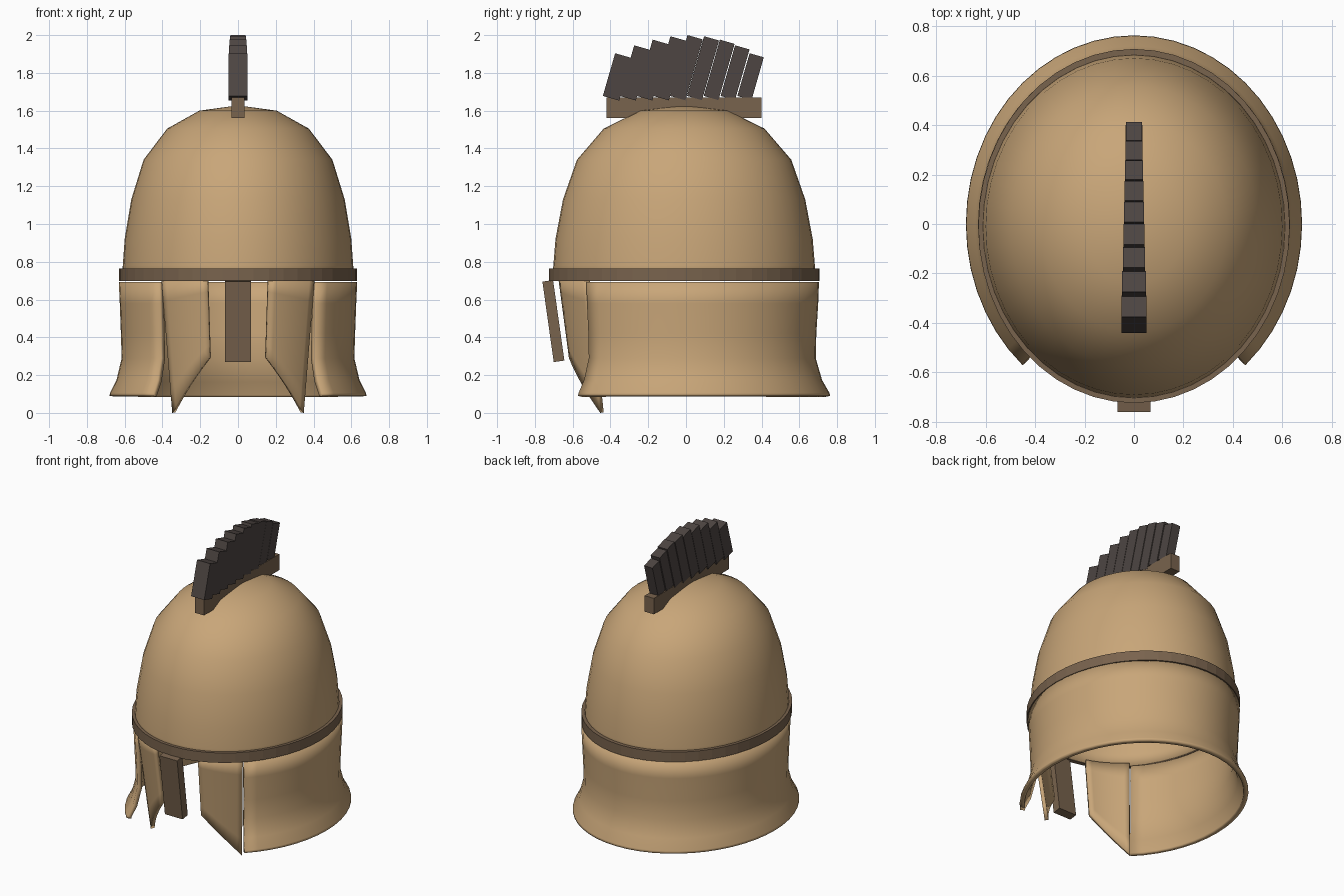
import bpy, bmesh, math
from mathutils import Matrix, Vector

if "Cube" in bpy.data.objects:
    bpy.data.objects.remove(bpy.data.objects["Cube"], do_unlink=True)


def material(name, rgb):
    m = bpy.data.materials.new(name)
    m.use_nodes = True
    m.diffuse_color = (*rgb, 1)
    m.node_tree.nodes["Principled BSDF"].inputs["Base Color"].default_value = (*rgb, 1)
    return m


BRONZE = material("bronze", (0.58, 0.38, 0.19))
BROWN = material("dark bronze", (0.19, 0.125, 0.075))
PLUME = material("charcoal bristle", (0.075, 0.06, 0.055))


def finish(name, bm, mat, smooth=None):
    mesh = bpy.data.meshes.new(name)
    bm.to_mesh(mesh)
    bm.free()
    mesh.materials.append(mat)
    obj = bpy.data.objects.new(name, mesh)
    bpy.context.collection.objects.link(obj)
    if smooth:
        bpy.ops.object.select_all(action='DESELECT')
        obj.select_set(True)
        bpy.context.view_layer.objects.active = obj
        bpy.ops.object.shade_smooth_by_angle(angle=math.radians(smooth))
    return obj


def shell(name, point, cols, rows, mat, thick, smooth=None):
    """Thin sheet from point(column 0..1, row), thickened inward."""
    bm = bmesh.new()
    grid = [[bm.verts.new(point(i / cols, j)) for i in range(cols + 1)] for j in range(rows)]
    for a, b in zip(grid, grid[1:]):
        for i in range(cols):
            bm.faces.new((a[i], a[i + 1], b[i + 1], b[i]))
    bmesh.ops.remove_doubles(bm, verts=bm.verts, dist=1e-4)
    obj = finish(name, bm, mat, smooth)
    mod = obj.modifiers.new("thickness", 'SOLIDIFY')
    mod.thickness = thick
    mod.offset = -1
    return obj


def oval(profile, start, end, cy=0):
    """Sweep (x radius, y radius, z) rows around an elliptical arc in degrees."""
    def point(u, j):
        rx, ry, z = profile[j]
        t = math.radians(start + (end - start) * u)
        return rx * math.cos(t), cy + ry * math.sin(t), z
    return point


def box(name, size, matrix, mat):
    bm = bmesh.new()
    bmesh.ops.create_cube(bm, size=1)
    bmesh.ops.scale(bm, vec=size, verts=bm.verts)
    bmesh.ops.transform(bm, matrix=matrix, verts=bm.verts)
    return finish(name, bm, mat)


# Domed skull
radii = [(0.615, 0.70), (0.61, 0.78), (0.60, 0.92), (0.565, 1.13), (0.50, 1.34),
         (0.375, 1.505), (0.205, 1.60), (0, 1.628)]
dome = [(r, r * 1.135, z) for r, z in radii]
shell("dome", oval(dome, 0, 360, -0.01), 48, len(dome), BRONZE, 0.015, 40)

# Brow band
band = [(0.63, 0.716, 0.697), (0.63, 0.716, 0.765)]
shell("brow_band", oval(band, 0, 360, -0.008), 48, 2, BROWN, 0.03)

# Flared neck guard, open at the face
guard = [(0.68, 0.763, 0.09), (0.678, 0.76, 0.105), (0.643, 0.72, 0.175), (0.616, 0.687, 0.29),
         (0.62, 0.69, 0.42), (0.626, 0.70, 0.58), (0.631, 0.704, 0.692)]
shell("neck_guard", oval(guard, -48.5, 228.5), 40, len(guard), BRONZE, 0.03, 40)

# Cheek guards, tapering inward to a low outer point
ROWS = 7


def cheek(u, j):
    t = math.radians(-74.3 + 25.9 * u)
    low = 0.29 * (1 - u)
    z = low + (0.71 - low) * j / (ROWS - 1)
    s = 1 - 0.2 * (0.7 - z)
    return 0.61 * s * math.cos(t), 0.69 * s * math.sin(t) - 0.01, z


cheeks = shell("cheek_guards", cheek, 8, ROWS, BRONZE, 0.025, 40)
cheeks.modifiers.new("mirror", 'MIRROR')

# Nose guard, leaning in at the bottom
lean = Matrix.Rotation(math.radians(8), 4, 'X')
box("nose_guard", (0.135, 0.057, 0.43), Matrix.Translation((0, -0.702, 0.486)) @ lean, BROWN)

# Crest holder
box("crest_holder", (0.07, 0.82, 0.11), Matrix.Translation((0, -0.01, 1.615)), BROWN)

# Crest bristles: a fan of tilted slabs narrowing to the back
COUNT = 9
tilt = Matrix.Rotation(math.radians(-16), 4, 'X')
for i in range(COUNT):
    f = i / (COUNT - 1)
    depth = 0.09 - 0.012 * f
    length = 0.235 + 0.1 * (1 - (2 * f - 1) ** 2)
    width = 0.1 - 0.036 * f
    centre = tilt @ Vector((0, depth / 2, length / 2))
    place = Matrix.Translation(Vector((0, -0.44 + 0.089 * i, 1.678)) + centre) @ tilt
    box(f"crest_bristle_{i + 1}", (width, depth, length), place, PLUME)
